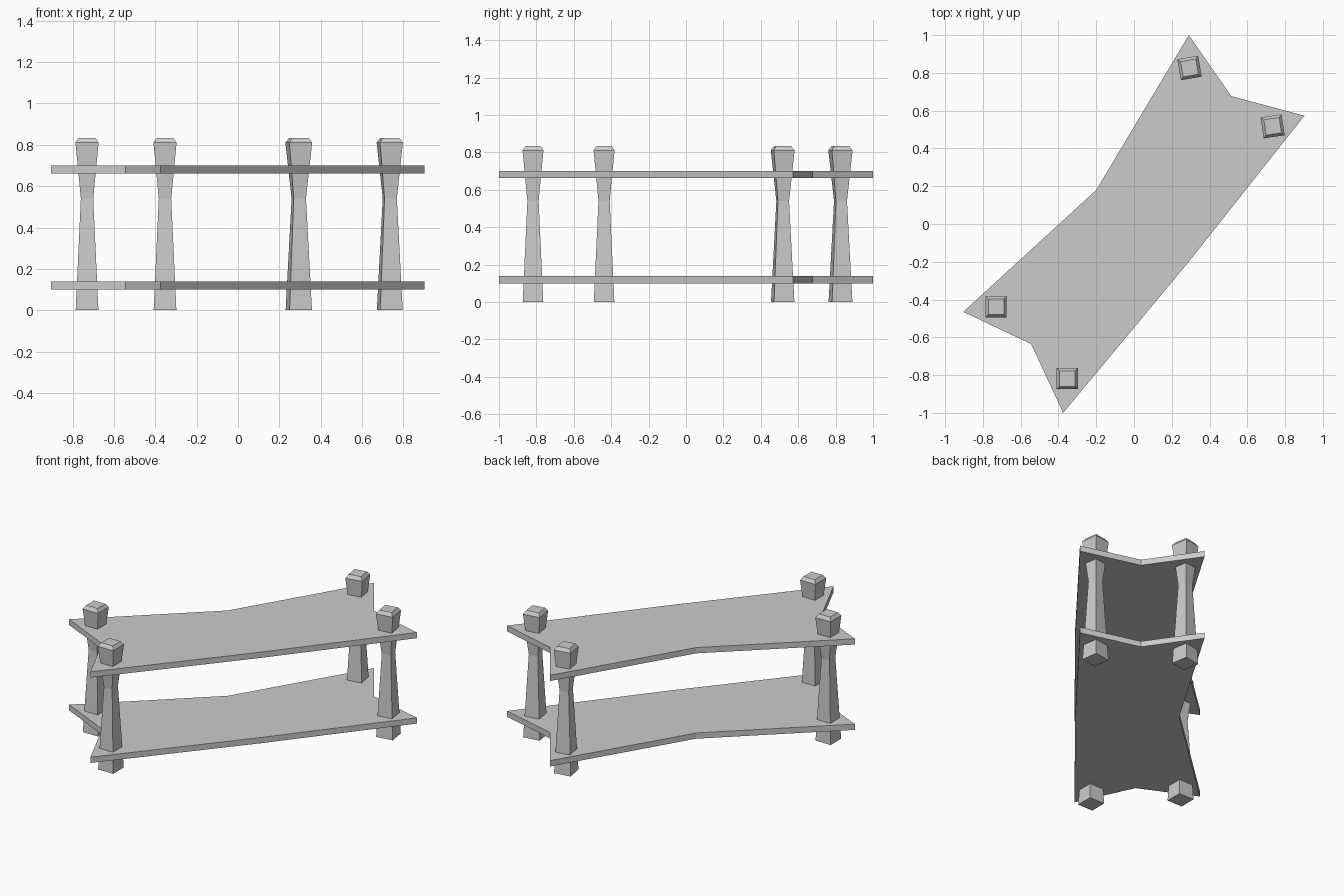
import bpy, bmesh
from math import radians
from mathutils import Matrix

if "Cube" in bpy.data.objects:
    bpy.data.objects.remove(bpy.data.objects["Cube"])


def finish(bm, name):
    bmesh.ops.recalc_face_normals(bm, faces=bm.faces)
    mesh = bpy.data.meshes.new(name)
    bm.to_mesh(mesh)
    bm.free()
    obj = bpy.data.objects.new(name, mesh)
    bpy.context.collection.objects.link(obj)
    return obj


# Shelf boards: one bent, notched outline extruded to a thin slab
OUTLINE = [(0.29, 1.0), (-0.20, 0.18), (-0.904, -0.465), (-0.545, -0.635),
           (-0.375, -1.0), (0.29, -0.20), (0.902, 0.573), (0.515, 0.677)]


def shelf(name, z, thickness=0.038):
    bm = bmesh.new()
    face = bm.faces.new([bm.verts.new((x, y, z)) for x, y in OUTLINE])
    ext = bmesh.ops.extrude_face_region(bm, geom=[face], use_keep_orig=True)
    verts = [g for g in ext["geom"] if isinstance(g, bmesh.types.BMVert)]
    bmesh.ops.translate(bm, verts=verts, vec=(0, 0, thickness))
    finish(bm, name)


# Posts: square section swept through (height, half width) stations
STATIONS = [(0.0, 0.055), (0.54, 0.03), (0.811, 0.056), (0.833, 0.041)]


def post(name, x, y, angle):
    bm = bmesh.new()
    rings = [[bm.verts.new((sx * h, sy * h, z))
              for sx, sy in ((-1, -1), (1, -1), (1, 1), (-1, 1))]
             for z, h in STATIONS]
    for a, b in zip(rings, rings[1:]):
        for i in range(4):
            j = (i + 1) % 4
            bm.faces.new((a[i], a[j], b[j], b[i]))
    bm.faces.new(rings[0][::-1])
    bm.faces.new(rings[-1])
    obj = finish(bm, name)
    obj.matrix_world = (Matrix.Translation((x, y, 0))
                        @ Matrix.Rotation(radians(angle), 4, 'Z'))


shelf("lower_shelf", 0.10)
shelf("upper_shelf", 0.662)

post("front_left_post", -0.73, -0.438, 0)
post("front_right_post", -0.353, -0.818, 0)
post("back_left_post", 0.294, 0.826, 10)
post("back_right_post", 0.734, 0.517, 8.5)
